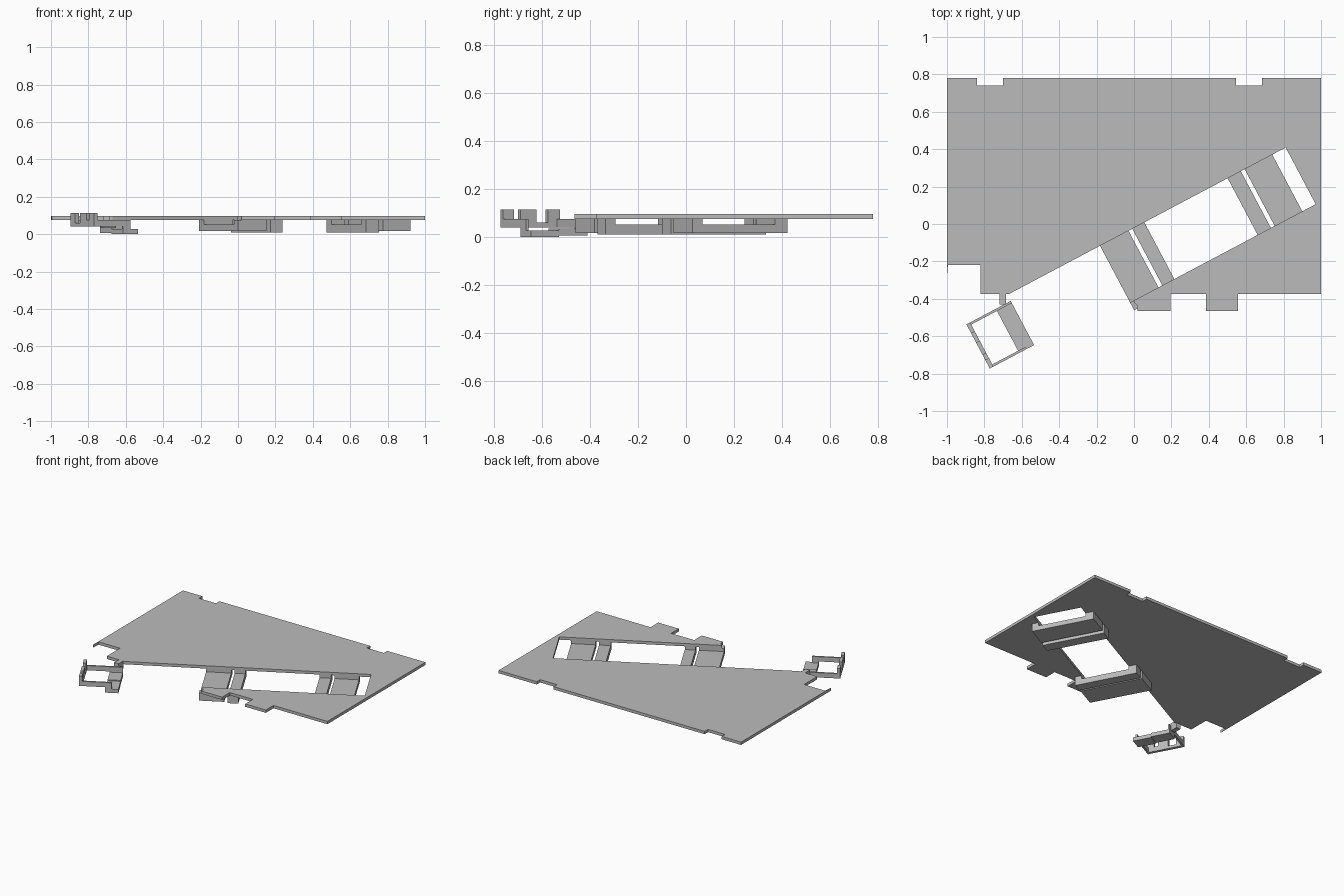
import bpy, bmesh, math

if "Cube" in bpy.data.objects:
    bpy.data.objects.remove(bpy.data.objects["Cube"])

grey = bpy.data.materials.new("plain grey")
grey.diffuse_color = (0.5, 0.5, 0.5, 1)
grey.use_nodes = True
grey.node_tree.nodes["Principled BSDF"].inputs["Base Color"].default_value = grey.diffuse_color

# Unit axes of the slanted slot: U runs along it, V across it
ANG = math.radians(27.9)
C, S = math.cos(ANG), math.sin(ANG)


def slanted(u, v):
    return (C * u - S * v, S * u + C * v)


def prism(bm, points, z0, z1):
    """Add a closed vertical prism with the given outline."""
    low = [bm.verts.new((x, y, z0)) for x, y in points]
    high = [bm.verts.new((x, y, z1)) for x, y in points]
    bm.faces.new(low)
    bm.faces.new(high)
    n = len(points)
    for i in range(n):
        j = (i + 1) % n
        bm.faces.new((low[i], low[j], high[j], high[i]))


def block(bm, u0, u1, v0, v1, z0, z1):
    """Add a box aligned with the slot."""
    prism(bm, [slanted(u0, v0), slanted(u1, v0), slanted(u1, v1), slanted(u0, v1)], z0, z1)


def finish(name, bm):
    bmesh.ops.recalc_face_normals(bm, faces=bm.faces)
    mesh = bpy.data.meshes.new(name)
    bm.to_mesh(mesh)
    bm.free()
    mesh.materials.append(grey)
    bpy.context.collection.objects.link(bpy.data.objects.new(name, mesh))


PLATE_LOW, PLATE_TOP = 0.076, 0.097
SLOT_LOW, SLOT_HIGH = -0.361, -0.018

# Main plate with edge notches, tabs and the open slanted slot
outline = [
    (-1, .78), (-.84, .78), (-.84, .74), (-.70, .74), (-.70, .78),
    (.545, .78), (.545, .74), (.685, .74), (.685, .78), (1, .78),
    (1, -.375), (.555, -.375), (.555, -.465), (.385, -.465), (.385, -.375),
    (.195, -.375), (.195, -.465), (.02, -.465), (.02, -.44),
    slanted(-.197, SLOT_LOW), slanted(.908, SLOT_LOW), slanted(.908, SLOT_HIGH),
    slanted(-.768, SLOT_HIGH), (-.82, -.375), (-.82, -.22), (-.995, -.22), (-1, -.28),
]
bm = bmesh.new()
prism(bm, outline, PLATE_LOW, PLATE_TOP)
finish("main_plate", bm)

# Channel-shaped cross trays hanging below the slot: two wide, two narrow
trays = [
    ("left_wide_tray", -.215, -.043, .018),
    ("left_narrow_tray", -.020, .053, .010),
    ("right_narrow_tray", .557, .637, .010),
    ("right_wide_tray", .660, .827, .018),
]
for name, u0, u1, z in trays:
    bm = bmesh.new()
    profile = [(-.408, z), (.040, z), (.040, PLATE_LOW), (SLOT_HIGH, PLATE_LOW),
               (SLOT_HIGH, .052), (SLOT_LOW, .052), (SLOT_LOW, PLATE_LOW), (-.408, PLATE_LOW)]
    ends = [[bm.verts.new((*slanted(u, v), h)) for v, h in profile] for u in (u0, u1)]
    for end in ends:
        bm.faces.new(end)
    for i in range(8):
        j = (i + 1) % 8
        bm.faces.new((ends[0][i], ends[0][j], ends[1][j], ends[1][i]))
    finish(name, bm)

# Small clip: stepped floor on its inner side
L, R, F, B = -1.043, -.775, -.322, -.055
T = .013
bm = bmesh.new()
block(bm, -.865, R, F, -.19, 0, .028)
block(bm, -.865, R, -.19, B, .006, .035)
finish("clip_floor", bm)

# Side bars with end walls reaching down to the clip floor
bm = bmesh.new()
for v0, v1, wall_end in ((F, F + T, -.82), (B - T, B, R)):
    block(bm, L + .02, -.865, v0, v1, .04, .075)
    block(bm, -.865, wall_end, v0, v1, .025, .075)
finish("clip_side_bars", bm)

# Outer clip wall with notches between three posts
bm = bmesh.new()
block(bm, L, L + .022, F, -.165, .04, .075)
block(bm, L, L + .022, -.165, -.11, .04, .06)
block(bm, L, L + .022, -.11, B, .04, .075)
for v0, v1 in ((F, -.27), (-.24, -.165), (-.11, B)):
    block(bm, L, L + .022, v0, v1, .075, .114)
finish("clip_outer_wall", bm)

# Short tab joining the clip to the plate
bm = bmesh.new()
prism(bm, [(-.72, -.43), (-.685, -.43), (-.685, -.37), (-.72, -.37)], .04, PLATE_TOP)
finish("clip_tab", bm)
